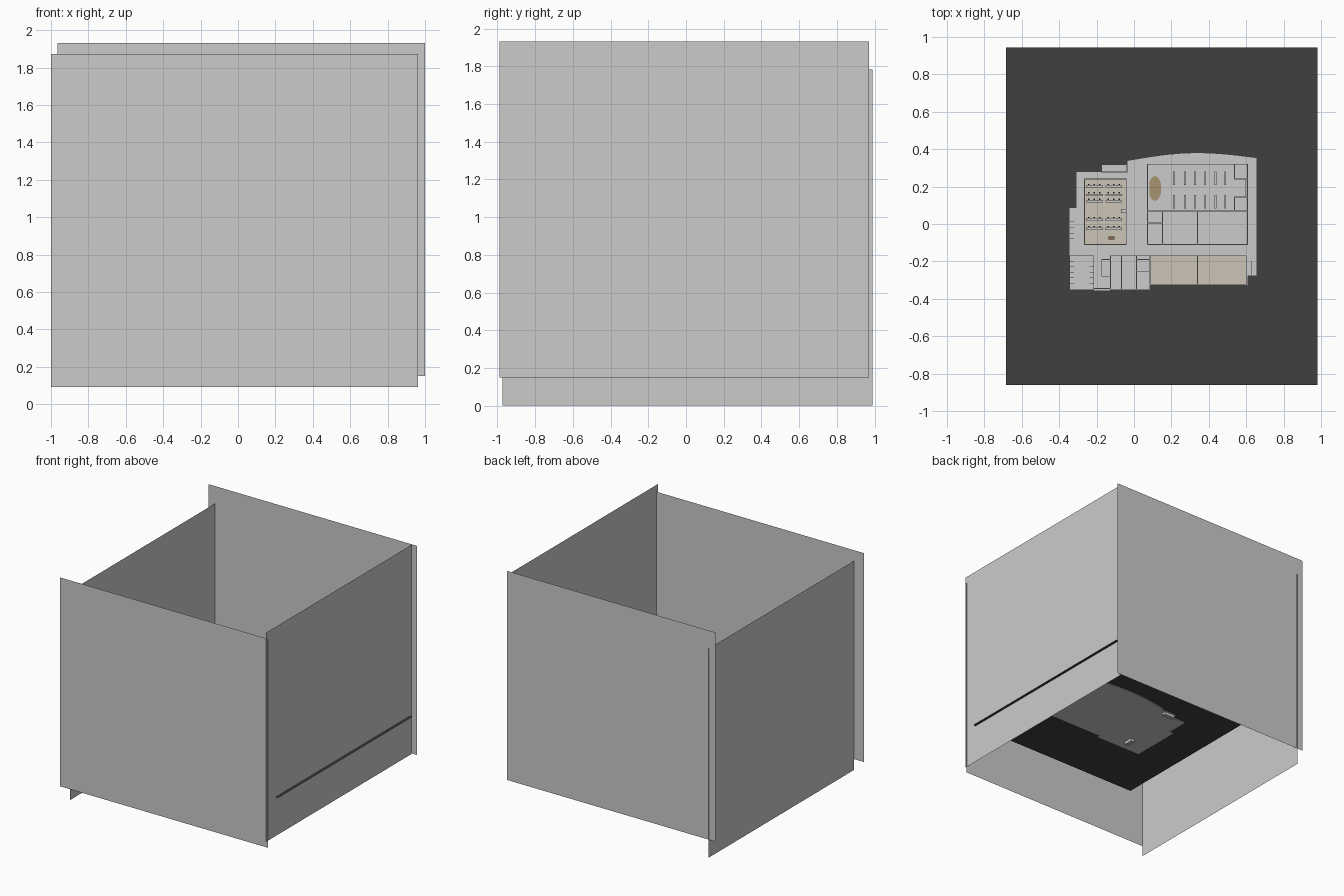
import bpy, bmesh, math

if "Cube" in bpy.data.objects:
    bpy.data.objects.remove(bpy.data.objects["Cube"])

GROUND_Z = 0.483
FLOOR_Z = 0.489
WALL_H = 0.045


def material(name, rgb):
    m = bpy.data.materials.new(name)
    m.diffuse_color = (*rgb, 1)
    m.use_nodes = True
    m.node_tree.nodes["Principled BSDF"].inputs["Base Color"].default_value = m.diffuse_color
    return m


DARK = material("dark_ground", (0.05, 0.05, 0.05))
BEIGE = material("beige_carpet", (0.60, 0.55, 0.47))
TAN = material("tan_wood", (0.38, 0.29, 0.16))
BROWN = material("brown_wood", (0.26, 0.14, 0.06))
CHAIR = material("chair_dark", (0.06, 0.06, 0.06))


def finish(name, bm, mat=None):
    me = bpy.data.meshes.new(name)
    bm.to_mesh(me)
    bm.free()
    ob = bpy.data.objects.new(name, me)
    bpy.context.collection.objects.link(ob)
    if mat:
        me.materials.append(mat)
    return ob


def plane(name, corners, mat=None):
    bm = bmesh.new()
    bm.faces.new([bm.verts.new(c) for c in corners])
    return finish(name, bm, mat)


def add_box(bm, x0, x1, y0, y1, z0, z1):
    r = bmesh.ops.create_cube(bm, size=1)
    for v in r["verts"]:
        v.co = ((x0 + x1) / 2 + v.co.x * (x1 - x0),
                (y0 + y1) / 2 + v.co.y * (y1 - y0),
                (z0 + z1) / 2 + v.co.z * (z1 - z0))


def boxes(name, items, mat=None):
    bm = bmesh.new()
    for it in items:
        add_box(bm, *it)
    return finish(name, bm, mat)


def prism(name, pts, z0, z1, mat=None):
    bm = bmesh.new()
    f = bm.faces.new([bm.verts.new((x, y, z0)) for x, y in pts])
    r = bmesh.ops.extrude_face_region(bm, geom=[f])
    for v in r["geom"]:
        if isinstance(v, bmesh.types.BMVert):
            v.co.z = z1
    bmesh.ops.recalc_face_normals(bm, faces=bm.faces)
    return finish(name, bm, mat)


# Four tall backdrop panels, slightly offset from each other
def panel_x(name, y, x0, x1, z0, z1):
    plane(name, [(x0, y, z0), (x1, y, z0), (x1, y, z1), (x0, y, z1)])


def panel_y(name, x, y0, y1, z0, z1):
    plane(name, [(x, y0, z0), (x, y1, z0), (x, y1, z1), (x, y0, z1)])


panel_x("front_panel", -0.97, -1.0, 0.963, 0.093, 1.873)
panel_x("back_panel", 0.98, -0.965, 1.0, 0.15, 1.932)
panel_y("left_panel", -0.905, -0.973, 0.988, 0.0, 1.782)
panel_y("right_panel", 0.957, -0.988, 0.97, 0.15, 1.932)

# Ground sheet
plane("ground", [(-0.685, -0.862, GROUND_Z), (0.98, -0.862, GROUND_Z),
                 (0.98, 0.945, GROUND_Z), (-0.685, 0.945, GROUND_Z)], DARK)

# Building floor slab with a bowed rear edge
arc = [(0.655 - 0.69 * i / 12,
        0.352 - 0.015 * i / 12 + 0.034 * math.sin(math.pi * i / 12)) for i in range(13)]
outline = [(-0.345, -0.355), (0.088, -0.355), (0.088, -0.328), (0.607, -0.328),
           (0.607, -0.275), (0.655, -0.275)] + arc + [
           (-0.035, 0.32), (-0.175, 0.32), (-0.175, 0.278), (-0.307, 0.278),
           (-0.307, 0.085), (-0.345, 0.085)]
prism("building_floor", outline, GROUND_Z - 0.006, FLOOR_Z)

# Carpeted rooms
boxes("carpets", [(-0.265, -0.042, -0.11, 0.24, FLOOR_Z, FLOOR_Z + 0.001),
                  (0.088, 0.6, -0.328, -0.17, FLOOR_Z, FLOOR_Z + 0.001)], BEIGE)


# Thin room walls: each room is a rectangle of four walls
def wall(x0, y0, x1, y1, t=0.002):
    return (min(x0, x1) - t, max(x0, x1) + t, min(y0, y1) - t, max(y0, y1) + t,
            FLOOR_Z, FLOOR_Z + WALL_H)


rooms = [(0.072, 0.607, 0.07, 0.32), (0.537, 0.607, 0.24, 0.32), (0.537, 0.607, 0.07, 0.145),
         (0.072, 0.607, -0.11, 0.07), (0.088, 0.6, -0.326, -0.17),
         (-0.125, 0.086, -0.353, -0.17), (0.013, 0.086, -0.255, -0.19),
         (-0.173, -0.125, -0.28, -0.19), (-0.265, -0.042, -0.11, 0.24),
         (-0.173, -0.037, 0.278, 0.318), (-0.343, -0.215, -0.353, -0.17)]
walls = []
for x0, x1, y0, y1 in rooms:
    walls += [wall(x0, y0, x1, y0), wall(x0, y1, x1, y1),
              wall(x0, y0, x0, y1), wall(x1, y0, x1, y1)]
# Partitions
walls += [wall(*p) for p in [(0.152, -0.11, 0.152, 0.07), (0.34, -0.11, 0.34, 0.07),
                             (0.072, 0.005, 0.152, 0.005), (0.34, -0.326, 0.34, -0.17),
                             (-0.067, -0.353, -0.067, -0.17), (0.013, -0.353, 0.013, -0.17),
                             (-0.215, -0.345, -0.125, -0.345), (0.63, -0.27, 0.63, -0.2),
                             (0.595, 0.145, 0.595, 0.24)]]
boxes("room_walls", walls)

# Washroom stall dividers
boxes("stall_dividers", [(x, x + 0.022, y, y + 0.003, FLOOR_Z, FLOOR_Z + 0.03)
                         for x, ys in ((-0.343, (-0.32, -0.29, -0.26, -0.23, -0.2, -0.08, -0.05,
                                                 -0.02, 0.01)),
                                       (-0.238, (-0.32, -0.29, -0.26, -0.23)))
                         for y in ys])

# Oval stage and hall tables
oval = [(max(0.083, 0.112 + 0.034 * math.cos(2 * math.pi * i / 32)),
         0.19 + 0.066 * math.sin(2 * math.pi * i / 32)) for i in range(32)]
prism("oval_stage", oval, FLOOR_Z, FLOOR_Z + 0.006, TAN)
boxes("hall_tables", [(x - 0.005, x + 0.005, y - 0.036, y + 0.036, FLOOR_Z, FLOOR_Z + 0.014)
                      for x in (0.214, 0.272, 0.327, 0.381, 0.435, 0.488) for y in (0.245, 0.12)])

# Classroom desks with chairs behind them
rows = (0.2, 0.155, 0.12, 0.023, -0.026)
boxes("classroom_desks", [(x - 0.045, x + 0.045, y - 0.006, y + 0.006, FLOOR_Z + 0.009, FLOOR_Z + 0.013)
                          for y in rows for x in (-0.212, -0.108)])
boxes("classroom_chairs", [(x + d - 0.004, x + d + 0.004, y + 0.008, y + 0.015, FLOOR_Z, FLOOR_Z + 0.012)
                           for y in rows for x in (-0.212, -0.108) for d in (-0.03, 0, 0.03)], CHAIR)
boxes("teacher_desk", [(-0.137, -0.103, -0.084, -0.068, FLOOR_Z, FLOOR_Z + 0.013)], BROWN)
boxes("side_cabinet", [(-0.07, -0.044, 0.06, 0.08, FLOOR_Z, FLOOR_Z + 0.02)])

# Stairwells dropping slightly below the slab
boxes("stairwells", [(-0.168, -0.13, -0.275, -0.195, GROUND_Z - 0.03, GROUND_Z),
                     (-0.165, -0.065, 0.282, 0.315, GROUND_Z - 0.03, GROUND_Z)])
